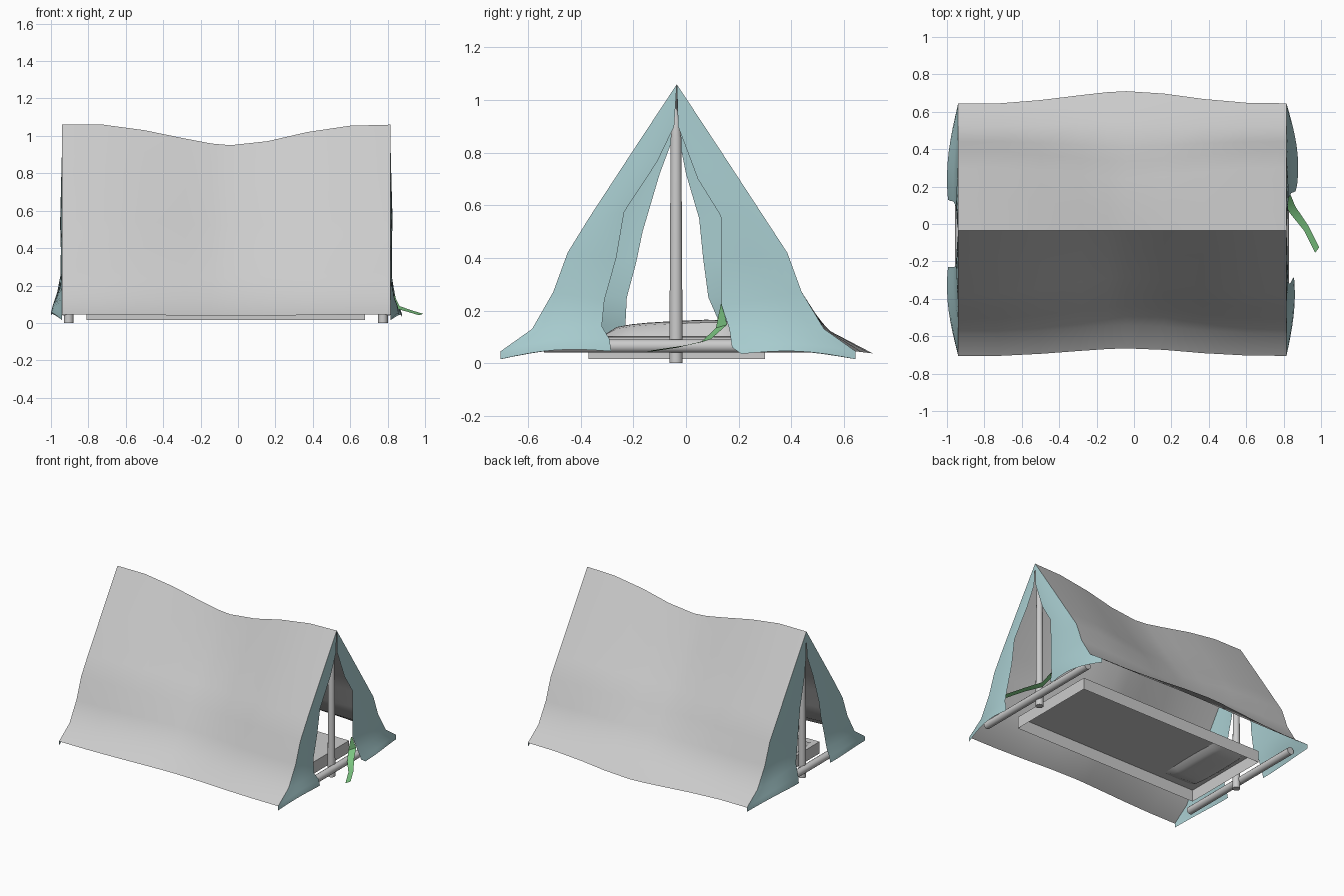
import bpy, math
from mathutils import Vector

if "Cube" in bpy.data.objects:
    bpy.data.objects.remove(bpy.data.objects["Cube"])


def material(name, rgb):
    m = bpy.data.materials.new(name)
    m.diffuse_color = (*rgb, 1)
    m.use_nodes = True
    m.node_tree.nodes["Principled BSDF"].inputs["Base Color"].default_value = m.diffuse_color
    return m


def make(name, verts, faces, mat=None, angle=40):
    me = bpy.data.meshes.new(name)
    me.from_pydata(verts, [], faces)
    ob = bpy.data.objects.new(name, me)
    bpy.context.collection.objects.link(ob)
    if mat:
        me.materials.append(mat)
    bpy.ops.object.select_all(action='DESELECT')
    ob.select_set(True)
    bpy.context.view_layer.objects.active = ob
    bpy.ops.object.shade_smooth_by_angle(angle=math.radians(angle))
    return ob


def sheet(name, rows, mat=None, flip=False):
    n = len(rows[0])
    faces = []
    for i in range(len(rows) - 1):
        for j in range(n - 1):
            f = [i * n + j, (i + 1) * n + j, (i + 1) * n + j + 1, i * n + j + 1]
            faces.append(f[::-1] if flip else f)
    return make(name, [p for r in rows for p in r], faces, mat)


def rod(name, a, b, radii, sides=14):
    # radii: list of (fraction along the rod, radius)
    a, b = Vector(a), Vector(b)
    q = (b - a).to_track_quat('Z', 'Y')
    verts = []
    for t, r in radii:
        for k in range(sides):
            w = math.tau * k / sides
            verts.append(a.lerp(b, t) + q @ Vector((r * math.cos(w), r * math.sin(w), 0)))
    faces = [(i * sides + k, i * sides + (k + 1) % sides,
              (i + 1) * sides + (k + 1) % sides, (i + 1) * sides + k)
             for i in range(len(radii) - 1) for k in range(sides)]
    faces += [tuple(range(sides))[::-1],
              tuple(range((len(radii) - 1) * sides, len(radii) * sides))]
    return make(name, verts, faces)


teal = material("teal_cloth", (0.4, 0.62, 0.64))
green = material("green_cloth", (0.2, 0.56, 0.22))

# Cross-section at the tent ends, ridge to hem
RIDGE = (-0.035, 1.06)
front = [RIDGE, (-0.2, 0.81), (-0.37, 0.55), (-0.45, 0.42), (-0.505, 0.27), (-0.585, 0.13), (-0.705, 0.045)]
back = [RIDGE, (0.13, 0.81), (0.3, 0.55), (0.385, 0.42), (0.44, 0.27), (0.525, 0.13), (0.645, 0.045)]

# Sagging roof sheet: ridge dips, slopes hollow inward, back hem flares out
stations = [(-0.94, 0), (-0.72, 0), (-0.5, 0.27), (-0.28, 0.68), (-0.14, 0.92), (-0.04, 1),
            (0.16, 0.8), (0.37, 0.36), (0.6, 0.05), (0.815, 0)]
rows = []
for x, w in stations:
    row = []
    for side, prof in ((-1, front[::-1]), (1, back[1:])):
        for y, z in prof:
            t = (z - 0.045) / 1.015
            hem, hollow = (0.04, 0.085) if side < 0 else (0.065, 0.06)
            dy = hem * (1 - t) ** 6 - side * hollow * math.sin(math.pi * t)
            row.append((x, y + w * dy, z - w * (0.11 * t * t + 0.008 * (1 - t))))
    rows.append(row)
sheet("roof_cloth", rows)

# Door flaps: inner edge, apex to ground, one per corner
flaps = [
    ("right_front_flap", 0.815, 1, front, 0.045,
     [(-0.045, 0.9), (-0.11, 0.765), (-0.235, 0.575), (-0.265, 0.4), (-0.31, 0.24), (-0.32, 0.14), (-0.29, 0.09), (-0.285, 0.045)]),
    ("right_back_flap", 0.815, 1, back, 0.063,
     [(-0.03, 0.9), (0.045, 0.7), (0.132, 0.56), (0.135, 0.4), (0.135, 0.22), (0.165, 0.13), (0.175, 0.06), (0.21, 0.035)]),
    ("left_front_flap", -0.94, -1, front, 0.06,
     [(-0.04, 0.88), (-0.1, 0.72), (-0.165, 0.5), (-0.19, 0.38), (-0.225, 0.25), (-0.23, 0.15), (-0.23, 0.09), (-0.23, 0.05)]),
    ("left_back_flap", -0.94, -1, back, 0.06,
     [(-0.03, 0.87), (0.0, 0.72), (0.05, 0.55), (0.065, 0.4), (0.085, 0.25), (0.12, 0.17), (0.125, 0.09), (0.13, 0.04)]),
]
swell = [0, 0.1, 0.18, 0.12, 0.15, 0.45, 0.85, 1]
for name, x, d, outer, bulge, inner in flaps:
    # the flap's outer edge drops just below the roof hem
    edge = outer + [(outer[-1][0], 0.015)]
    rows = []
    for r, ((y0, z0), (y1, z1)) in enumerate(zip(edge, inner)):
        row = []
        for c in range(9):
            t = c / 8
            lift = 0.02 * math.sin(math.pi * t) if r >= 6 else 0
            row.append((x + d * bulge * swell[r] * math.sin(2.0 * t),
                        y0 + (y1 - y0) * t, z0 + (z1 - z0) * t + lift))
        rows.append(row)
    sheet(name, rows, teal, flip=(outer is front) != (d > 0))

# Green tie trailing from the right doorway
path = [(0.815, 0.135, 0.225, 0.004), (0.822, 0.135, 0.14, 0.03), (0.85, 0.075, 0.085, 0.026),
        (0.92, -0.02, 0.063, 0.02), (0.98, -0.14, 0.045, 0.02)]
sheet("door_tie", [[(x - w * 0.6, y - w * 0.7, z - w * 0.2), (x + w * 0.5, y + w * 0.7, z + w * 0.2)]
                   for x, y, z, w in path], green)

# Upright poles with tapered tips, and ground crossbars outside them
for side, px, bx in (("right", 0.775, 0.803), ("left", -0.905, -0.93)):
    rod(side + "_pole", (px, -0.038, 0), (px, -0.038, 0.97),
        [(0, 0.026), (0.88, 0.021), (0.95, 0.014), (1, 0.003)])
    rod(side + "_crossbar", (bx, -0.54, 0.065), (bx, 0.485, 0.065), [(0, 0.026), (1, 0.026)])

# Bed: walls and lid, hollow underneath
outline = [(-0.81, -0.37), (0.68, -0.37), (0.68, 0.3), (-0.81, 0.3)]
make("bed", [(x, y, z) for z in (0.015, 0.1) for x, y in outline],
     [(k, (k + 1) % 4, 4 + (k + 1) % 4, 4 + k) for k in range(4)] + [(4, 5, 6, 7)], angle=30)

# Tilted pillow sunk into the left end of the bed
for name, low in (("pillow_top", False), ("pillow_underside", True)):
    rows = []
    for i in range(9):
        u = i / 4 - 1
        row = []
        for j in range(11):
            v = j / 5 - 1
            puff = max(0, (1 - u ** 4) * (1 - v ** 4)) ** 0.5
            z = 0.102 + (-0.035 * puff if low else (0.058 + 0.015 * v) * puff)
            row.append((-0.65 + 0.14 * u * (1 - 0.1 * v * v), -0.04 + 0.28 * v, z))
        rows.append(row)
    sheet(name, rows, flip=low)
